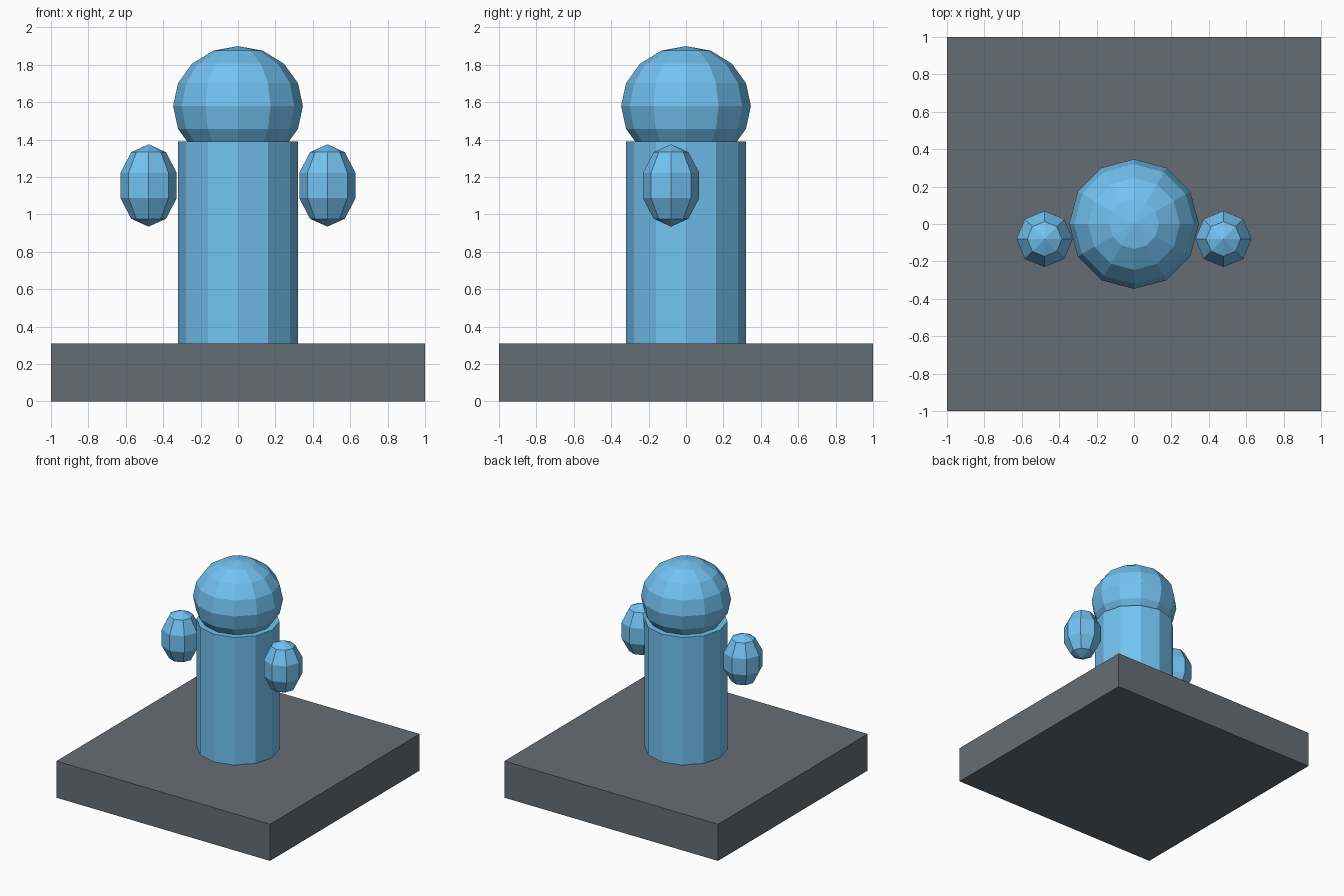
import bpy

if "Cube" in bpy.data.objects:
    bpy.data.objects.remove(bpy.data.objects["Cube"])


def material(name, rgb):
    m = bpy.data.materials.new(name)
    m.diffuse_color = (*rgb, 1)
    m.use_nodes = True
    m.node_tree.nodes["Principled BSDF"].inputs["Base Color"].default_value = m.diffuse_color
    return m


blue = material("blue", (0.17, 0.54, 0.88))
slate = material("slate", (0.13, 0.155, 0.175))


def finish(name, mat, scale=(1, 1, 1)):
    """Name, scale and colour the newest object."""
    obj = bpy.context.object
    obj.name = name
    obj.scale = scale
    bpy.ops.object.transform_apply(location=False, rotation=False, scale=True)
    obj.data.materials.append(mat)
    return obj


def ellipsoid(name, loc, scale, segments, rings):
    bpy.ops.mesh.primitive_uv_sphere_add(segments=segments, ring_count=rings,
                                         radius=1, location=loc)
    return finish(name, blue, scale)


# Square base slab
bpy.ops.mesh.primitive_cube_add(size=1, location=(0, 0, 0.155))
finish("base", slate, (2, 2, 0.31))

# Twelve-sided body, a corner pointing along x
bpy.ops.mesh.primitive_cylinder_add(vertices=12, radius=0.32, depth=1.08,
                                    location=(0, 0, 0.85))
finish("body", blue)

# Head, slightly flattened and sunk into the body
ellipsoid("head", (0, 0, 1.58), (0.347, 0.347, 0.32), 12, 8)

# Floating hands on both sides
for side, x in (("left", -0.478), ("right", 0.478)):
    ellipsoid(side + "_hand", (x, -0.08, 1.155), (0.158, 0.158, 0.22), 8, 5)
